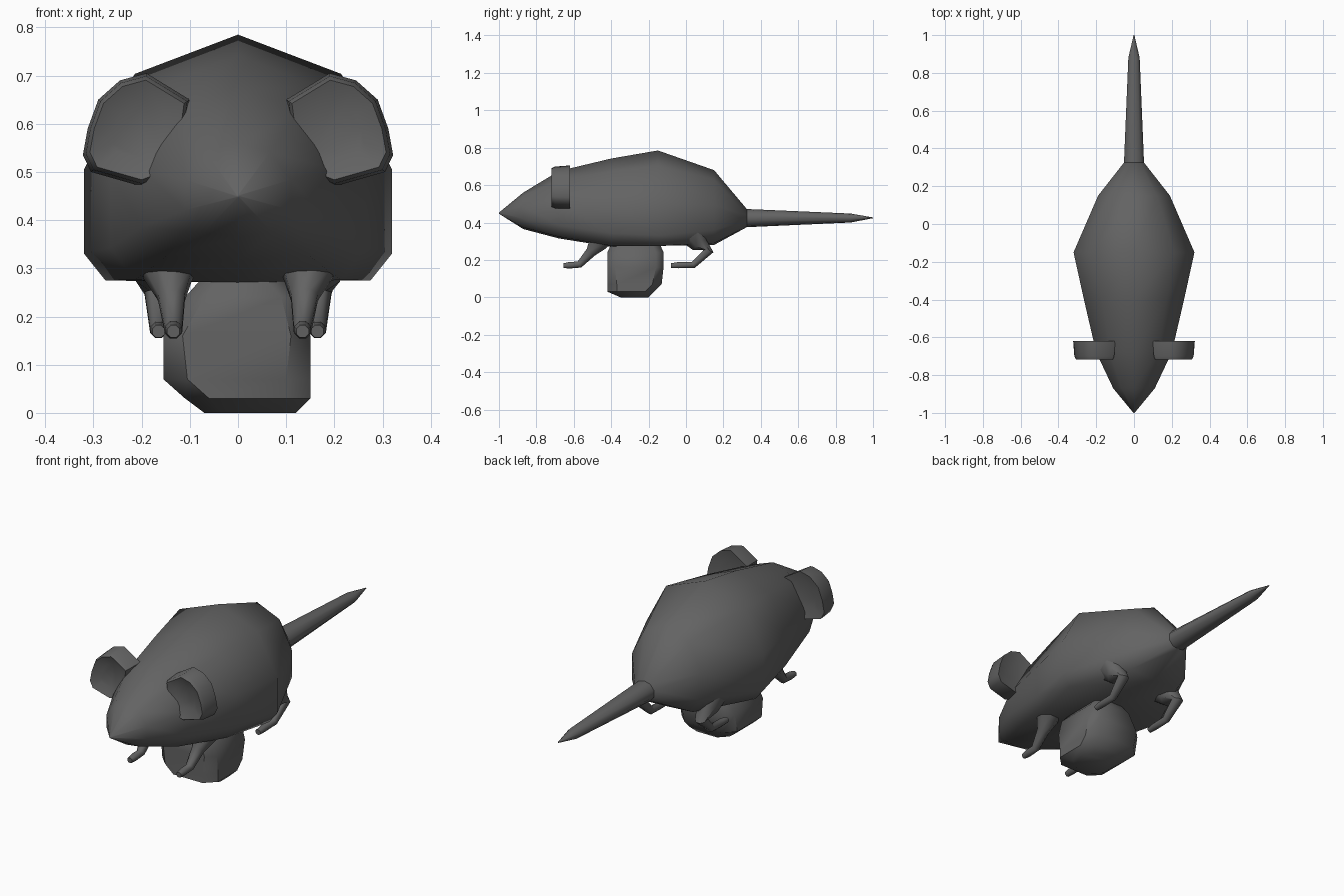
import bpy, bmesh, math
from mathutils import Vector

if "Cube" in bpy.data.objects:
    bpy.data.objects.remove(bpy.data.objects["Cube"])

grey = bpy.data.materials.new("dark grey")
grey.diffuse_color = (0.125, 0.125, 0.125, 1)
grey.use_nodes = True
grey.node_tree.nodes["Principled BSDF"].inputs["Base Color"].default_value = grey.diffuse_color


def loft(name, rings, angle=50):
    """Skin a list of equal-length closed rings and cap both ends."""
    bm = bmesh.new()
    rows = [[bm.verts.new(p) for p in ring] for ring in rings]
    n = len(rows[0])
    for a, b in zip(rows, rows[1:]):
        for i in range(n):
            j = (i + 1) % n
            bm.faces.new((a[i], a[j], b[j], b[i]))
    bm.faces.new(rows[0])
    bm.faces.new(rows[-1])
    bmesh.ops.remove_doubles(bm, verts=bm.verts, dist=0.0005)
    bmesh.ops.recalc_face_normals(bm, faces=bm.faces)
    mesh = bpy.data.meshes.new(name)
    bm.to_mesh(mesh)
    bm.free()
    mesh.materials.append(grey)
    mesh.shade_smooth()
    mesh.set_sharp_from_angle(angle=math.radians(angle))
    obj = bpy.data.objects.new(name, mesh)
    bpy.context.collection.objects.link(obj)
    return obj


# Half cross-sections: fraction of half width, fraction of height
BOXY = [(0, 1), (0.67, 0.84), (1, 0.45), (1, 0.11), (0.86, 0), (0, 0)]
ROUND = [(0, 1), (0.59, 0.92), (1, 0.65), (1, 0.33), (0.59, 0.06), (0, 0)]


def section(y, w, bottom, top, boxy):
    half = [(b[0] * boxy + r[0] * (1 - boxy), b[1] * boxy + r[1] * (1 - boxy))
            for b, r in zip(BOXY, ROUND)]
    full = half + [(-x, z) for x, z in half[-2:0:-1]]
    return [(x * w, y, bottom + z * (top - bottom)) for x, z in full]


# Body with pointed head: y, half width, bottom, top, boxiness
loft("body", [section(*s) for s in [
    (-1.0, 0.003, 0.447, 0.453, 0),
    (-0.87, 0.11, 0.365, 0.56, 0.2),
    (-0.68, 0.20, 0.315, 0.675, 0.6),
    (-0.40, 0.265, 0.27, 0.742, 0.8),
    (-0.15, 0.32, 0.275, 0.785, 1),
    (0.15, 0.19, 0.28, 0.68, 0.6),
    (0.325, 0.053, 0.375, 0.472, 0)]], 60)

# Tail
loft("tail", [section(*s) for s in [
    (0.30, 0.053, 0.375, 0.472, 0),
    (0.325, 0.053, 0.375, 0.472, 0),
    (0.88, 0.03, 0.40, 0.448, 0),
    (1.0, 0.002, 0.423, 0.427, 0)]], 60)


def limb(name, path, n=8):
    """Sweep a round section along points (x, y, z, radius)."""
    pts = [Vector(p[:3]) for p in path]
    rings = []
    for i, p in enumerate(pts):
        t = (pts[min(i + 1, len(pts) - 1)] - pts[max(i - 1, 0)]).normalized()
        side = Vector((1, 0, 0))
        up = t.cross(side).normalized()
        r = path[i][3]
        rings.append([p + r * (math.cos(a) * side + math.sin(a) * up)
                      for a in (2 * math.pi * (k + 0.5) / n for k in range(n))])
    loft(name, rings)


EAR = [(0.10, 0.65), (0.19, 0.705), (0.245, 0.69), (0.29, 0.65), (0.312, 0.59),
       (0.322, 0.535), (0.305, 0.50), (0.20, 0.47), (0.12, 0.50)]

for s, label in ((-1, "left"), (1, "right")):
    # Legs with flat little feet
    limb("front_leg_" + label, [
        (s * 0.134, -0.655, 0.169, 0.014), (s * 0.134, -0.62, 0.172, 0.019),
        (s * 0.134, -0.57, 0.175, 0.02), (s * 0.138, -0.51, 0.24, 0.03),
        (s * 0.145, -0.47, 0.29, 0.055), (s * 0.15, -0.43, 0.36, 0.08)])
    limb("hind_leg_" + label, [
        (s * 0.165, -0.08, 0.169, 0.014), (s * 0.165, -0.04, 0.172, 0.018),
        (s * 0.165, 0.04, 0.174, 0.019), (s * 0.168, 0.122, 0.248, 0.028),
        (s * 0.165, 0.07, 0.285, 0.05), (s * 0.15, 0.02, 0.36, 0.09)])

    # Thick dished ears
    def ear_ring(y, k):
        return [(s * (0.2 + (x - 0.2) * k), y, 0.585 + (z - 0.585) * k) for x, z in EAR]
    loft("ear_" + label, [ear_ring(-0.70, 0.5), ear_ring(-0.718, 0.88),
                          ear_ring(-0.70, 0.95), ear_ring(-0.62, 1.0),
                          ear_ring(-0.63, 0.6)], 55)


# Rock beneath the belly: chamfered rectangles stacked in height
def slab(z, x0, x1, y0, y1, c):
    return [(x0 + c, y0, z), (x1 - c, y0, z), (x1, y0 + c, z), (x1, y1 - c, z),
            (x1 - c, y1, z), (x0 + c, y1, z), (x0, y1 - c, z), (x0, y0 + c, z)]


loft("rock", [slab(0, -0.07, 0.12, -0.35, -0.20, 0.04),
              slab(0.03, -0.11, 0.15, -0.42, -0.17, 0.05),
              slab(0.07, -0.155, 0.15, -0.42, -0.13, 0.05),
              slab(0.16, -0.155, 0.15, -0.42, -0.12, 0.04),
              slab(0.24, -0.11, 0.13, -0.42, -0.12, 0.04),
              slab(0.285, -0.07, 0.09, -0.40, -0.14, 0.04)], 45)
